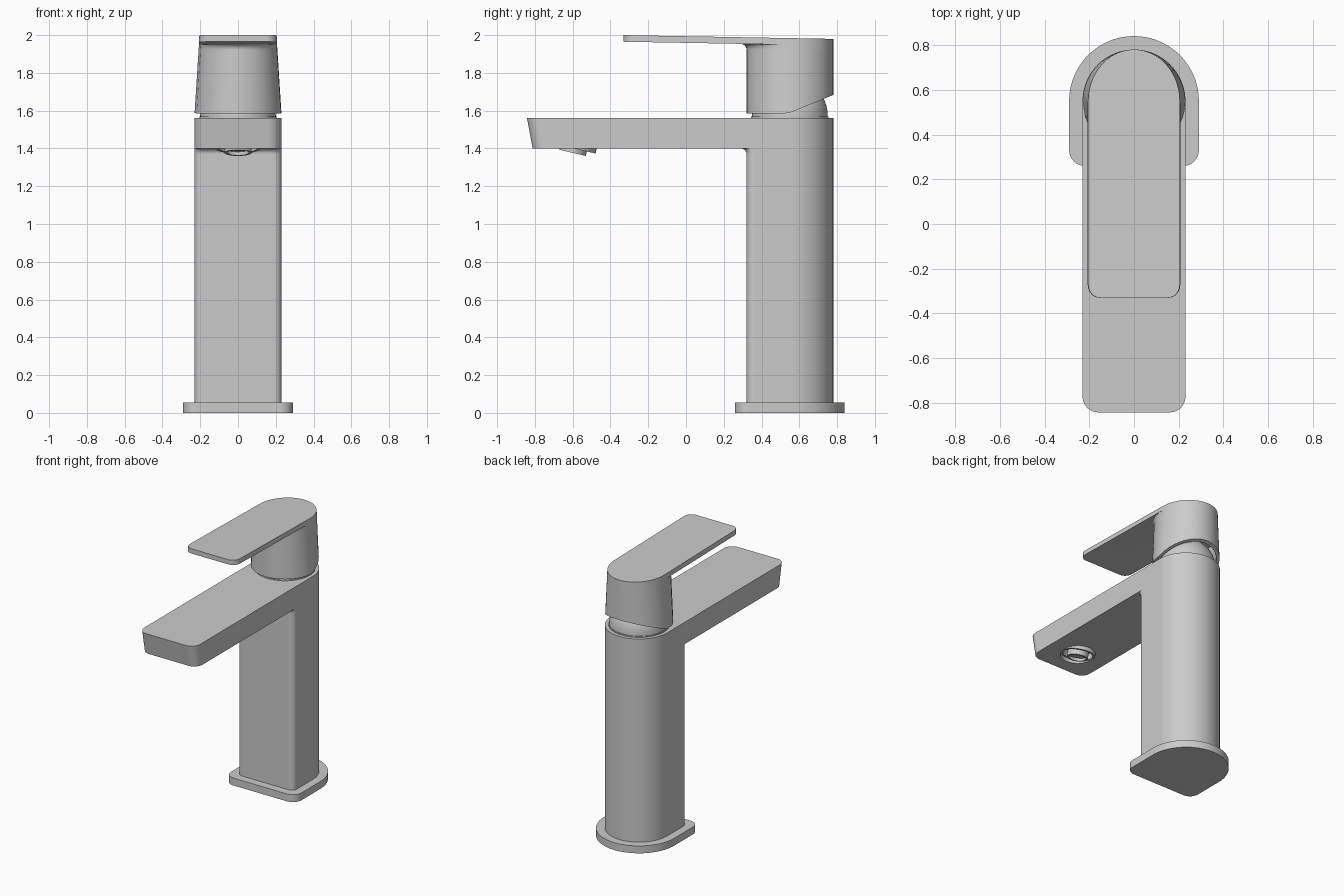
import bpy, bmesh
from math import sin, cos, pi, radians
from mathutils import Matrix

if "Cube" in bpy.data.objects:
    bpy.data.objects.remove(bpy.data.objects["Cube"])

CY = 0.55          # centre of the round back
R = 0.23           # half width of column and handle


def back(a, side, n=40):
    """Rounded back, right to left, with straight sides down to y = side."""
    pts = [(a * cos(pi * i / n), CY + a * sin(pi * i / n)) for i in range(n + 1)]
    if side < CY - 1e-4:
        pts = [(a, side)] + pts + [(-a, side)]
    return pts


def front(a, y, rx, ry, ends=True, n=10):
    """Front edge with rounded corners, left to right: (x, y, forward weight)."""
    pts = []
    for cx, a0 in ((-a + rx, pi), (a - rx, 1.5 * pi)):
        for i in range(n + 1):
            if cx >= 0 and i == 0 and rx >= a - 1e-5:
                continue
            t = a0 + pi / 2 * i / n
            pts.append((cx + rx * cos(t), y + ry + ry * sin(t), -sin(t)))
    return pts if ends else pts[1:-1]


def ring(bm, pts, z):
    return [bm.verts.new((p[0], p[1], z)) for p in pts]


def bridge(bm, a, b):
    for i in range(len(a)):
        j = (i + 1) % len(a)
        bm.faces.new((a[i], a[j], b[j], b[i]))


def finish(bm, name, smooth=True):
    bmesh.ops.recalc_face_normals(bm, faces=bm.faces)
    me = bpy.data.meshes.new(name)
    bm.to_mesh(me)
    bm.free()
    ob = bpy.data.objects.new(name, me)
    bpy.context.collection.objects.link(ob)
    if smooth:
        shade(ob)
    return ob


def shade(ob):
    ob.data.shade_smooth()
    ob.data.set_sharp_from_angle(angle=radians(32))
    ob.modifiers.new("normals", 'WEIGHTED_NORMAL').keep_sharp = True


def overhang(tip_top, tip_low, tip_r, z_top, z_under, z_low, post_front, rx, ry, fillet):
    """Flat arm growing out of a post; both share the same rounded back."""
    bm = bmesh.new()
    shared = back(R, post_front + ry)
    arm = lambda y: front(R, y, tip_r, tip_r)
    post = front(R, post_front, rx, ry, ends=False)
    top = ring(bm, shared + arm(tip_top), z_top)
    under_back = ring(bm, shared, z_under)
    under_front = ring(bm, arm(tip_low), z_under)
    bm.faces.new(top)
    bridge(bm, top, under_back + under_front)
    last = None
    steps = 6
    for k in range(steps + 1):
        t = pi / 2 * k / steps
        off, dz = fillet * (1 - sin(t)), fillet * (1 - cos(t))
        pts = [(x, y - off * w) for x, y, w in post]
        z = z_under - dz
        if k == 0:
            inner = ring(bm, pts, z)
            bm.faces.new([under_back[-1]] + under_front + [under_back[0]] + inner[::-1])
            cur = under_back + inner
        else:
            cur = ring(bm, shared + pts, z)
            bridge(bm, last, cur)
        last = cur
    low = ring(bm, shared + post, z_low)
    bridge(bm, last, low)
    return bm, low


def lathe(name, profile, origin, tilt=0, n=64):
    """Revolve (radius, z) points about z; zero radius ends are closed."""
    bm = bmesh.new()
    last = None
    for r, z in profile:
        cur = ring(bm, [(max(r, 1e-3) * cos(2 * pi * i / n), max(r, 1e-3) * sin(2 * pi * i / n))
                        for i in range(n)], z)
        if last:
            bridge(bm, last, cur)
        elif r == 0:
            bm.faces.new(cur)
        last = cur
    if profile[-1][0] == 0:
        bm.faces.new(last)
    bm.transform(Matrix.Translation(origin) @ Matrix.Rotation(tilt, 4, 'X'))
    return finish(bm, name)


# Base plate
bm = bmesh.new()
plan = back(0.29, 0.33) + front(0.29, 0.26, 0.07, 0.07, ends=False)
lower, upper = ring(bm, plan, 0), ring(bm, plan, 0.055)
bridge(bm, lower, upper)
bm.faces.new(lower)
bm.faces.new(upper)
finish(bm, "base_plate")

# Column and spout in one piece
bm, low = overhang(-0.842, -0.812, 0.07, 1.562, 1.40, 0.05, 0.32, 0.04, 0.04, 0.03)
bm.faces.new(low)
body = finish(bm, "column_and_spout", smooth=False)

# Tilted outlet: recess in the spout, then the collar and nozzle
outlet, tilt = (0, -0.595, 1.40), radians(-13)
cutter = lathe("outlet_cutter", [(0, 0.06), (0.117, 0.06), (0.117, -0.1), (0, -0.1)], outlet, tilt)
cutter.modifiers.clear()
cutter.hide_render = True
cut = body.modifiers.new("outlet", 'BOOLEAN')
cut.operation, cut.object, cut.solver = 'DIFFERENCE', cutter, 'EXACT'
bpy.context.view_layer.objects.active = body
bpy.ops.object.modifier_apply(modifier=cut.name)
bpy.data.objects.remove(cutter)
shade(body)
lathe("outlet_nozzle", [(0.119, 0.062), (0.119, 0), (0.102, 0), (0.102, 0.045), (0.072, 0.045),
                        (0.072, -0.024), (0.058, -0.024), (0.058, -0.005), (0, -0.005)], outlet, tilt)

# Neck with ball under the handle
ball = [(0.2 * cos(pi / 2 * i / 12), 1.575 + 0.2 * sin(pi / 2 * i / 12)) for i in range(12)]
lathe("neck_ball", [(0.205, 1.555), (0.205, 1.57), (0.2, 1.57)] + ball + [(0, 1.775)], (0, CY, 0))

# Handle: lever over a tapered round body with a slanted open bottom
bm, low = overhang(-0.33, -0.33, 0.06, 1.994, 1.959, 1.585, 0.32, R, R, 0.03)
rim = ring(bm, [(v.co.x * 0.9, CY + (v.co.y - CY) * 0.9) for v in low], 1.585)
deep = ring(bm, [v.co for v in rim], 1.80)
bridge(bm, low, rim)
bridge(bm, rim, deep)
bm.faces.new(deep)
for v in low + rim:
    v.co.z = 1.585 + max(0, v.co.y - 0.54) * 0.41
for v in bm.verts:
    v.co.x *= 1 - 0.11 * (v.co.z - 1.585) / 0.41
    if v.co.z > 1.9:
        v.co.z -= 0.018 * v.co.y
finish(bm, "lever_handle")
